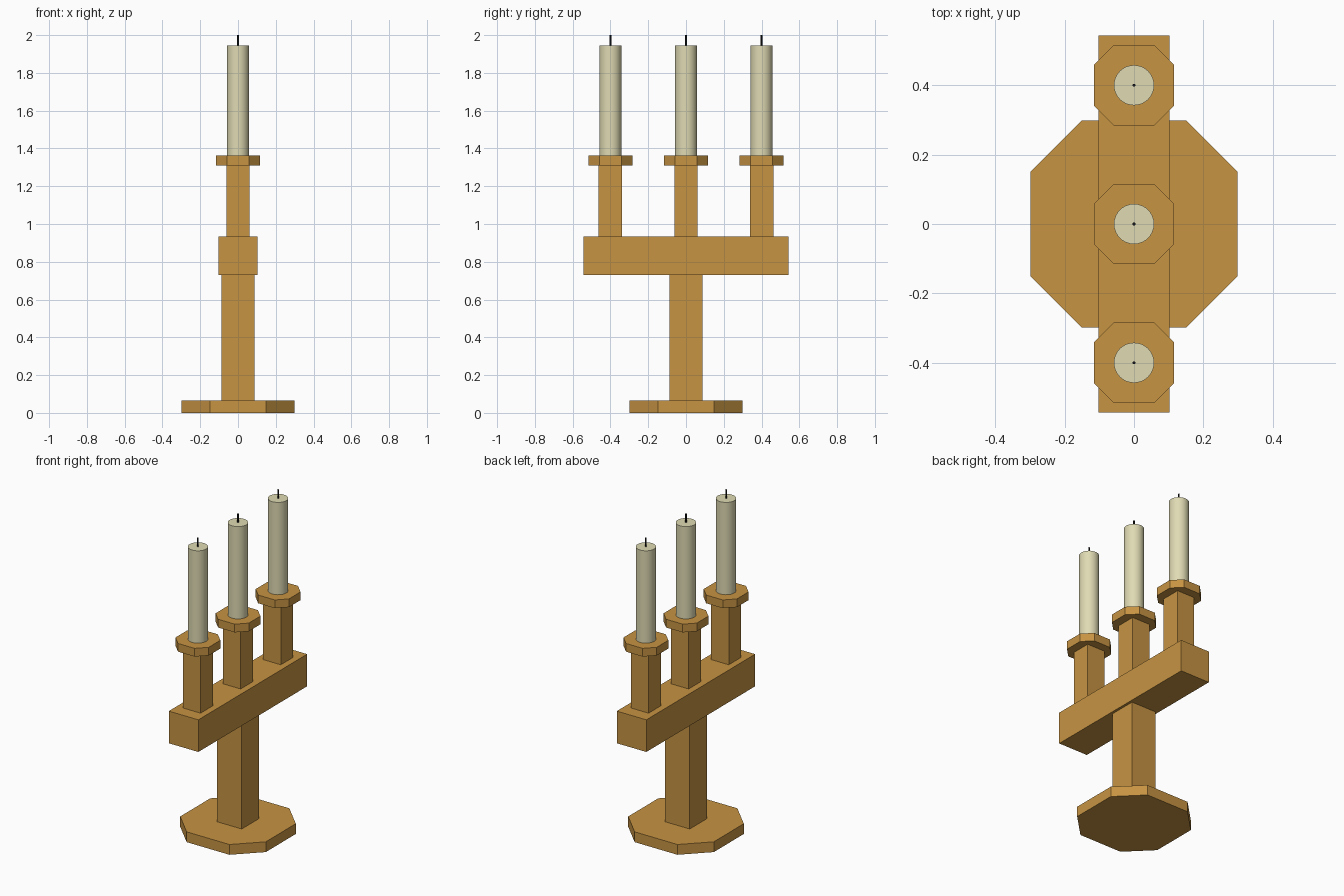
import bpy, bmesh, math

if "Cube" in bpy.data.objects:
    bpy.data.objects.remove(bpy.data.objects["Cube"])


def material(name, rgb):
    m = bpy.data.materials.new(name)
    m.diffuse_color = (*rgb, 1)
    m.use_nodes = True
    m.node_tree.nodes["Principled BSDF"].inputs["Base Color"].default_value = m.diffuse_color
    return m


wood = material("golden_wood", (0.57, 0.295, 0.055))
wax = material("cream_wax", (0.74, 0.70, 0.45))
black = material("wick_black", (0.008, 0.008, 0.008))


def prism(name, outline, z0, z1, mat, y=0.0, smooth=False):
    """Extrude a 2D outline from z0 to z1."""
    bm = bmesh.new()
    face = bm.faces.new([bm.verts.new((px, py + y, z0)) for px, py in outline])
    ext = bmesh.ops.extrude_face_region(bm, geom=[face], use_keep_orig=True)
    for v in ext["geom"]:
        if isinstance(v, bmesh.types.BMVert):
            v.co.z = z1
    bmesh.ops.recalc_face_normals(bm, faces=bm.faces[:])
    if smooth:
        for f in bm.faces:
            f.smooth = len(f.verts) == 4
        for e in bm.edges:
            e.smooth = all(len(f.verts) == 4 for f in e.link_faces)
    me = bpy.data.meshes.new(name)
    bm.to_mesh(me)
    bm.free()
    me.materials.append(mat)
    ob = bpy.data.objects.new(name, me)
    bpy.context.collection.objects.link(ob)
    return ob


def rect(a, b):
    return [(-a, -b), (a, -b), (a, b), (-a, b)]


def octagon(r):
    # square with corners cut from the middle of each half side
    h = r / 2
    return [(-h, -r), (h, -r), (r, -h), (r, h), (h, r), (-h, r), (-r, h), (-r, -h)]


def circle(r, n):
    return [(r * math.cos(2 * math.pi * i / n), r * math.sin(2 * math.pi * i / n))
            for i in range(n)]


# Stand
prism("base", octagon(0.299), 0, 0.065, wood)
prism("column", rect(0.087, 0.087), 0.065, 0.73, wood)
prism("crossbar", rect(0.103, 0.543), 0.73, 0.933, wood)

# Three holders with candles
for label, y in (("front", -0.4), ("middle", 0.0), ("back", 0.4)):
    prism(label + "_post", rect(0.062, 0.062), 0.933, 1.31, wood, y)
    prism(label + "_drip_plate", octagon(0.116), 1.31, 1.362, wood, y)
    prism(label + "_candle", circle(0.058, 32), 1.362, 1.945, wax, y, True)
    prism(label + "_wick", circle(0.0045, 8), 1.945, 2.0, black, y, True)
